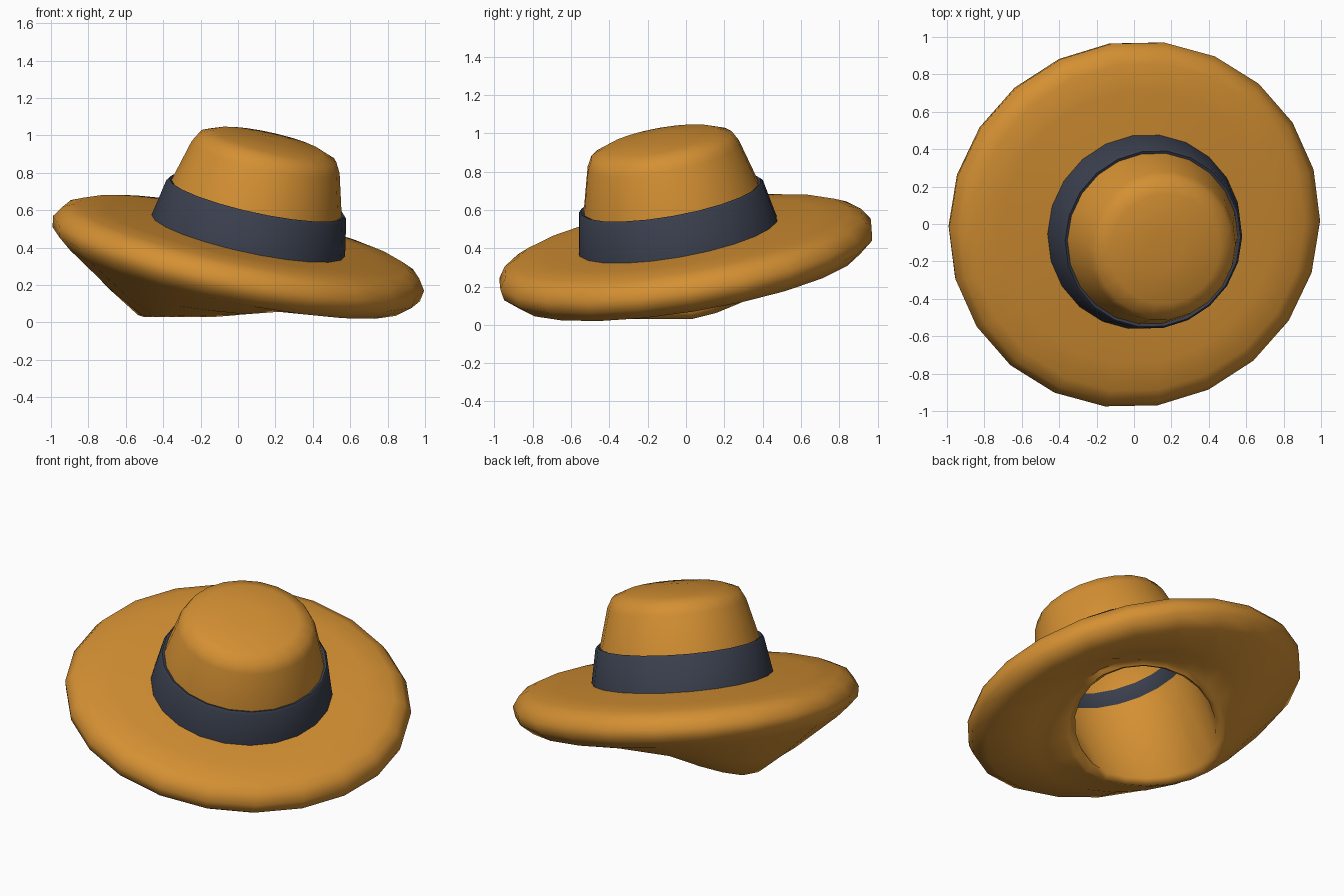
import bpy, bmesh, math
from mathutils import Vector

if "Cube" in bpy.data.objects:
    bpy.data.objects.remove(bpy.data.objects["Cube"])

N = 22
ORIGIN = Vector((0, 0, 0.34))
TILT = Vector((0, 0, 1)).rotation_difference(Vector((0.22, -0.18, 1)).normalized())
SHIFT = Vector((0.028, -0.02, 0))      # crown sits slightly off the brim centre


def material(name, rgb):
    m = bpy.data.materials.new(name)
    m.diffuse_color = (*rgb, 1)
    m.use_nodes = True
    m.node_tree.nodes["Principled BSDF"].inputs["Base Color"].default_value = m.diffuse_color
    return m


def ring(r, h):
    """Circle in the tilted frame of the hat."""
    pts = []
    for i in range(N):
        a = 2 * math.pi * i / N
        pts.append(ORIGIN + SHIFT + TILT @ Vector((r * math.cos(a), r * math.sin(a), h)))
    return pts


def brim_ring(r, h):
    """Brim circle, slightly flatter than the crown's tilt towards the edge."""
    pts = []
    for i in range(N):
        a = 2 * math.pi * i / N
        p = ORIGIN + TILT @ Vector((r * math.cos(a), 0.98 * r * math.sin(a), h))
        p.z += 0.015 * r + 0.015 * (p.x - p.y)
        pts.append(p)
    return pts


def lip_ring(r, lift):
    """Head opening: low at the front left, rising to the back right."""
    pts = []
    for i in range(N):
        a = 2 * math.pi * i / N
        x, y = -0.06 + r * math.cos(a), 0.03 + r * math.sin(a)
        z = max(0.03, 0.155 + 0.4 * (x + y) / math.sqrt(2))
        pts.append(Vector((x, y, z + lift)))
    return pts


def between(a, b, t, drop):
    """Ring part way from one ring to another, sagging a little."""
    return [p.lerp(q, t) - Vector((0, 0, drop)) for p, q in zip(a, b)]


def loft(name, rings, mat, closed=False, angle=40):
    bm = bmesh.new()
    loops = [[bm.verts.new(p) for p in r] for r in rings]
    pairs = list(zip(loops, loops[1:]))
    if closed:
        pairs.append((loops[-1], loops[0]))
    for a, b in pairs:
        for i in range(N):
            j = (i + 1) % N
            bm.faces.new((a[i], a[j], b[j], b[i]))
    if not closed:
        bm.faces.new(loops[0])
        bm.faces.new(loops[-1])
    bmesh.ops.recalc_face_normals(bm, faces=bm.faces)
    me = bpy.data.meshes.new(name)
    bm.to_mesh(me)
    bm.free()
    me.materials.append(mat)
    ob = bpy.data.objects.new(name, me)
    bpy.context.collection.objects.link(ob)
    bpy.ops.object.select_all(action='DESELECT')
    ob.select_set(True)
    bpy.context.view_layer.objects.active = ob
    bpy.ops.object.shade_smooth_by_angle(angle=math.radians(angle))
    return ob


straw = material("warm tan", (0.66, 0.28, 0.033))
ribbon = material("slate blue", (0.042, 0.05, 0.075))

# Hat shell: crown outside, brim, head opening, crown inside
under_edge = brim_ring(0.93, -0.105)
opening = lip_ring(0.475, 0.01)
loft("hat_shell", [
    ring(0.10, 0.665), ring(0.30, 0.65), ring(0.375, 0.62), ring(0.405, 0.565),
    ring(0.465, 0.34), ring(0.515, 0.13),
    brim_ring(0.75, 0.12), brim_ring(0.91, 0.105),
    brim_ring(0.975, 0.075), brim_ring(1.015, 0.015),
    brim_ring(1.005, -0.045), under_edge,
    between(under_edge, opening, 0.6, 0.015), opening,
    lip_ring(0.445, 0.0), lip_ring(0.41, 0.03),
    ring(0.445, 0.18), ring(0.43, 0.33), ring(0.37, 0.54), ring(0.28, 0.60),
], straw, angle=60)

# Band around the crown, showing on the inside too
loft("hat_band", [
    ring(0.53, 0.125), ring(0.492, 0.33), ring(0.48, 0.343),
    ring(0.425, 0.32), ring(0.43, 0.24),
], ribbon, closed=True)
